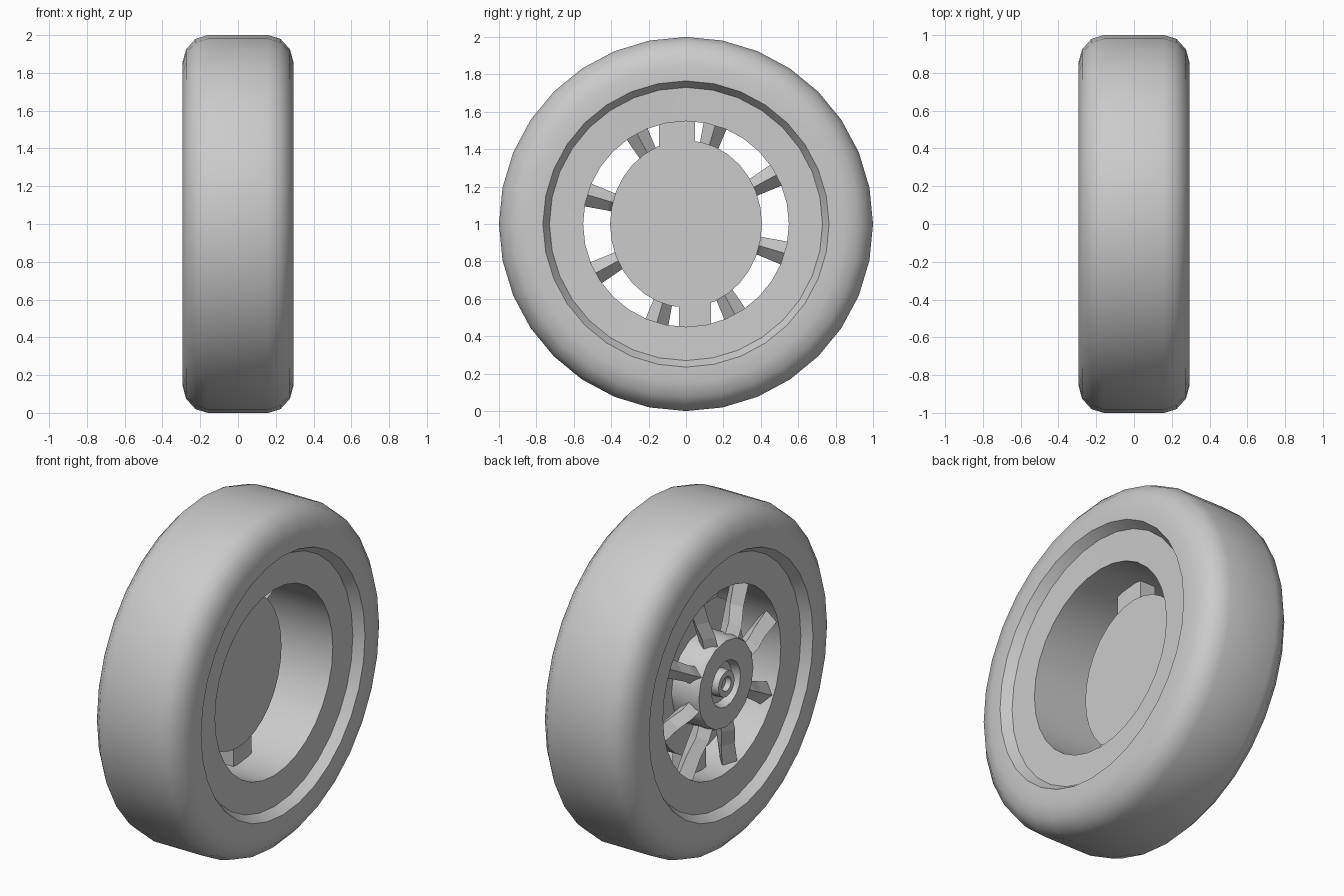
import bpy, bmesh, math
from mathutils import Matrix, Vector

if "Cube" in bpy.data.objects:
    bpy.data.objects.remove(bpy.data.objects["Cube"])

CENTRE = Matrix.Translation((0, 0, 1))


def finish(name, bm, smooth=None, recalc=False):
    bmesh.ops.remove_doubles(bm, verts=bm.verts, dist=1e-5)
    if recalc:
        bmesh.ops.recalc_face_normals(bm, faces=bm.faces)
    me = bpy.data.meshes.new(name)
    bm.to_mesh(me)
    bm.free()
    ob = bpy.data.objects.new(name, me)
    bpy.context.collection.objects.link(ob)
    if smooth:
        bpy.ops.object.select_all(action='DESELECT')
        ob.select_set(True)
        bpy.context.view_layer.objects.active = ob
        bpy.ops.object.shade_smooth_by_angle(angle=math.radians(smooth))
    return ob


def lathe(name, profile, sides=32, smooth=35, zscale=1.0):
    """Revolve (x, radius) points about the axle."""
    bm = bmesh.new()
    rings = []
    for j in range(sides):
        t = 2 * math.pi * j / sides
        rings.append([bm.verts.new((x, r * math.sin(t), 1 + zscale * r * math.cos(t)))
                      for x, r in profile])
    for j in range(sides):
        a, b = rings[j], rings[(j + 1) % sides]
        for i in range(len(profile) - 1):
            bm.faces.new((a[i], a[i + 1], b[i + 1], b[i]))
    return finish(name, bm, smooth)


# tyre: rounded outside, bevelled lip down to the rim
half = [(0.16, 1.0), (0.225, 0.98), (0.275, 0.925), (0.295, 0.85),
        (0.295, 0.765), (0.24, 0.73)]
lathe("tyre", [(-x, r) for x, r in reversed(half)] + half)

# rim: two flat side rings joined by the inner barrel
lathe("rim", [(0.24, 0.73), (0.235, 0.55), (-0.235, 0.55), (-0.24, 0.73)])

# brake drum, slightly taller than wide
lathe("brake_drum", [(-0.09, 0), (-0.09, 0.406), (0, 0.406), (0, 0)], zscale=1.1)

# hub barrel with recessed centre and axle nut
lathe("hub", [(-0.235, 0), (-0.235, 0.035), (-0.265, 0.042), (-0.265, 0.075),
              (-0.215, 0.08), (-0.215, 0.12), (-0.262, 0.135), (-0.262, 0.255),
              (-0.24, 0.265), (-0.08, 0.265)], sides=16)

# eight kinked spokes with a ridged diamond section
bm = bmesh.new()
# radius, front x, middle x, back x, half width
sections = [(0.22, -0.258, -0.20, -0.14, 0.05),
            (0.32, -0.258, -0.20, -0.13, 0.045),
            (0.42, -0.235, -0.18, -0.12, 0.05),
            (0.56, -0.225, -0.17, -0.11, 0.065)]
for k in range(8):
    rot = CENTRE @ Matrix.Rotation(-math.radians(16.5 + 45 * k), 4, 'X')
    loops = []
    for r, f, m, b, w in sections:
        pts = [(f, 0, r), (m, w, r), (b, 0, r), (m, -w, r)]
        loops.append([bm.verts.new(rot @ Vector(p)) for p in pts])
    for a, b in zip(loops, loops[1:]):
        for i in range(4):
            n = (i + 1) % 4
            bm.faces.new((a[i], a[n], b[n], b[i]))
    bm.faces.new(loops[0])
    bm.faces.new(loops[-1])
finish("spokes", bm, recalc=True)

# brake blocks bridging drum and rim, top and bottom
for name, y0, y1, z0, z1 in (("upper_brake_block", -0.144, 0.048, 1.42, 1.56),
                             ("lower_brake_block", -0.037, 0.134, 0.44, 0.58)):
    bm = bmesh.new()
    size = Matrix.Diagonal((0.1, y1 - y0, z1 - z0, 1))
    place = Matrix.Translation((-0.055, (y0 + y1) / 2, (z0 + z1) / 2))
    bmesh.ops.create_cube(bm, size=1, matrix=place @ size)
    finish(name, bm)
